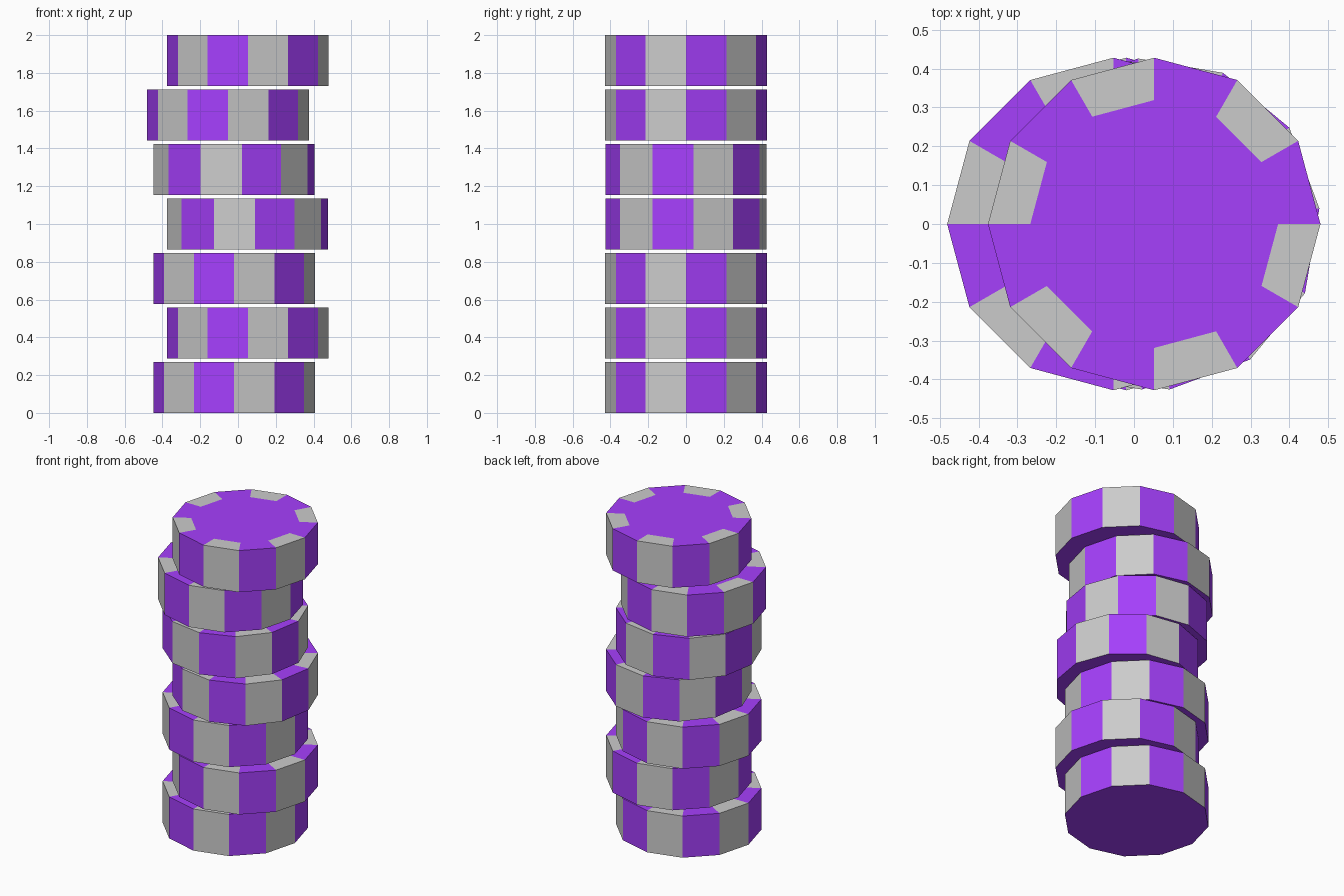
import bpy, bmesh
from math import cos, sin, radians

if "Cube" in bpy.data.objects:
    bpy.data.objects.remove(bpy.data.objects["Cube"])

SIDES, R, R_IN = 12, 0.428, 0.319
HEIGHT, PITCH = 0.27, 1.73 / 6


def material(name, colour):
    m = bpy.data.materials.new(name)
    m.diffuse_color = colour
    m.use_nodes = True
    m.node_tree.nodes["Principled BSDF"].inputs["Base Color"].default_value = m.diffuse_color
    return m


purple = material("purple", (0.38, 0.05, 0.98, 1))
grey = material("grey", (0.8, 0.8, 0.8, 1))


def chip(name, x, z, turn):
    bm = bmesh.new()

    def ring(r, h):
        return [bm.verts.new((r * cos(radians(30 * i + turn)),
                              r * sin(radians(30 * i + turn)), h)) for i in range(SIDES)]

    bottom, top, inner = ring(R, 0), ring(R, HEIGHT), ring(R_IN, HEIGHT)
    # plain underside and plain centre of the top
    bm.faces.new(bottom[::-1])
    bm.faces.new(inner)
    # edge and rim, every second segment is a grey inset
    for i in range(SIDES):
        j = (i + 1) % SIDES
        for quad in ((bottom[i], bottom[j], top[j], top[i]),
                     (top[i], top[j], inner[j], inner[i])):
            bm.faces.new(quad).material_index = i % 2
    mesh = bpy.data.meshes.new(name)
    bm.to_mesh(mesh)
    bm.free()
    mesh.materials.append(purple)
    mesh.materials.append(grey)
    ob = bpy.data.objects.new(name, mesh)
    ob.location = (x, 0, z)
    bpy.context.collection.objects.link(ob)


# stack of loosely piled chips: x offset and turn of each, bottom to top
stack = [(-0.02, 0), (0.052, 0), (-0.02, 0), (0.051, -24.6),
         (-0.02, -24.6), (-0.053, 0), (0.052, 0)]
for n, (x, turn) in enumerate(stack):
    chip(f"chip_{n + 1}", x, n * PITCH, turn)
